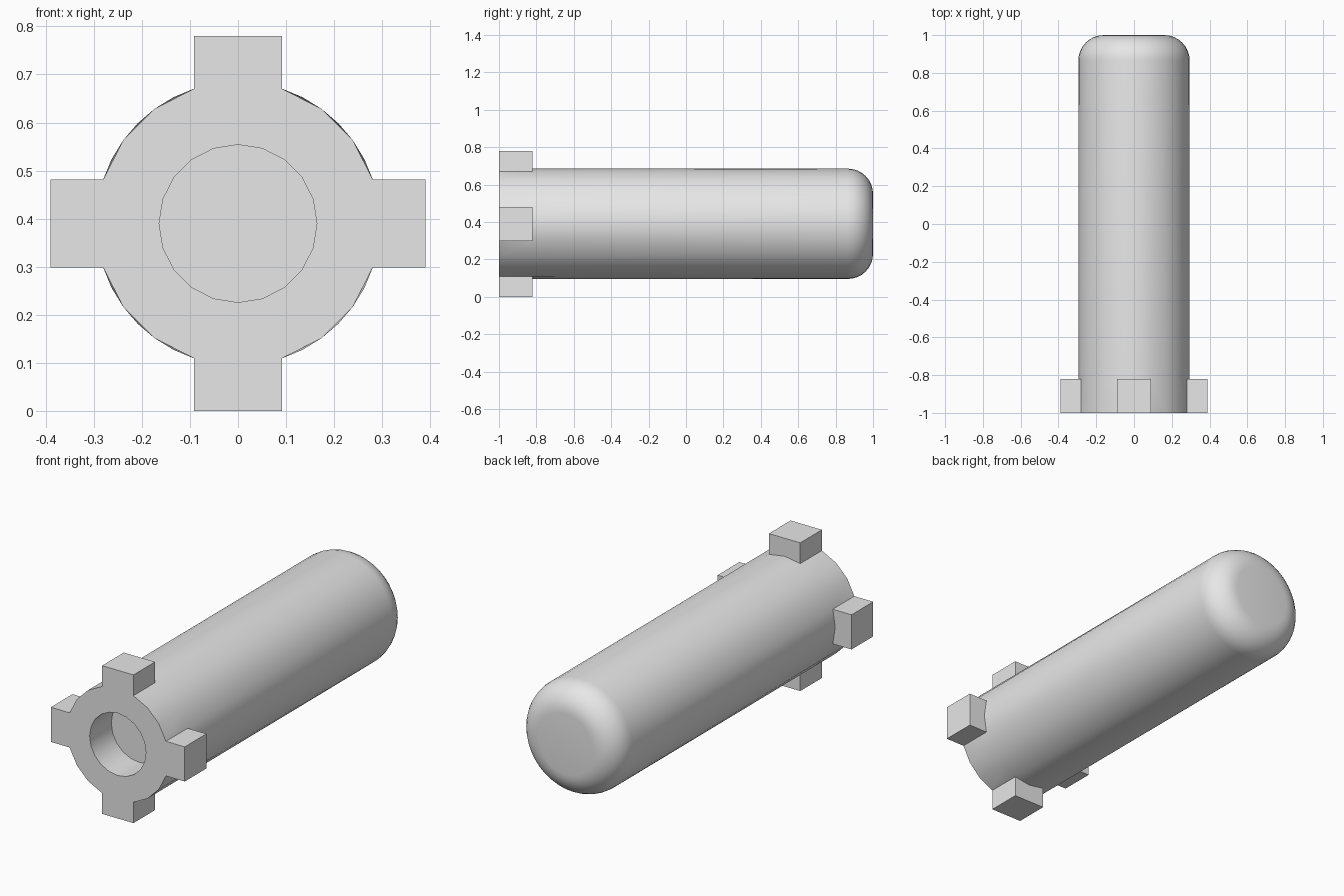
import bpy, bmesh
from math import sin, cos, pi
from mathutils import Vector

old = bpy.data.objects.get("Cube")
if old:
    bpy.data.objects.remove(old, do_unlink=True)

SIDES = 20
RADIUS = 0.295      # shaft
REACH = 0.39        # lug tip, also axis height
LUG_BACK = -0.82
ROUND = 0.135       # edge rounding of the closed end
BORE = 0.164

grey = bpy.data.materials.new("plain grey")
grey.use_nodes = True
grey.diffuse_color = (0.8, 0.8, 0.8, 1)
grey.node_tree.nodes["Principled BSDF"].inputs["Base Color"].default_value = (0.8, 0.8, 0.8, 1)

bm = bmesh.new()


def ring(r, y, n=SIDES):
    return [bm.verts.new((r * cos(2 * pi * i / n), y, r * sin(2 * pi * i / n))) for i in range(n)]


def bridge(a, b):
    n = len(a)
    return [bm.faces.new((a[i], a[(i + 1) % n], b[(i + 1) % n], b[i])) for i in range(n)]


# Blind bore, flat front face and collar
floor = ring(BORE, LUG_BACK)
bore_rim = ring(BORE, -1)
front = ring(RADIUS, -1)
collar = ring(RADIUS, LUG_BACK)
bm.faces.new(floor)
bridge(floor, bore_rim)
bridge(bore_rim, front)
collar_faces = bridge(front, collar)

# Long shaft, with twice as many sides at the closed end
end = ring(RADIUS, 1 - ROUND, 2 * SIDES)
for i in range(SIDES):
    j = (i + 1) % SIDES
    mid = end[2 * i + 1]
    bm.faces.new((collar[i], collar[j], mid))
    bm.faces.new((collar[i], mid, end[2 * i]))
    bm.faces.new((collar[j], end[2 * j], mid))

# Rounded closed end
STEPS = 8
for k in range(1, STEPS + 1):
    a = pi / 2 * k / STEPS
    nxt = ring(RADIUS - ROUND + ROUND * cos(a), 1 - ROUND + ROUND * sin(a), 2 * SIDES)
    bridge(end, nxt)
    end = nxt
bm.faces.new(end)

# Four lugs pulled straight out of the collar
for k, d in enumerate(((1, 0, 0), (0, 0, 1), (-1, 0, 0), (0, 0, -1))):
    d = Vector(d)
    pair = [collar_faces[5 * k - 1], collar_faces[5 * k]]
    out = bmesh.ops.extrude_face_region(bm, geom=pair)["geom"]
    for v in out:
        if isinstance(v, bmesh.types.BMVert):
            v.co += d * (REACH - v.co.dot(d))
    bmesh.ops.delete(bm, geom=[f for f in pair if f.is_valid], context='FACES')

bmesh.ops.recalc_face_normals(bm, faces=bm.faces[:])
mesh = bpy.data.meshes.new("lugged_shaft")
bm.to_mesh(mesh)
bm.free()
mesh.materials.append(grey)
shaft = bpy.data.objects.new("lugged_shaft", mesh)
shaft.location.z = REACH
bpy.context.collection.objects.link(shaft)

bpy.ops.object.select_all(action='DESELECT')
shaft.select_set(True)
bpy.context.view_layer.objects.active = shaft
bpy.ops.object.shade_smooth_by_angle(angle=pi / 6)
